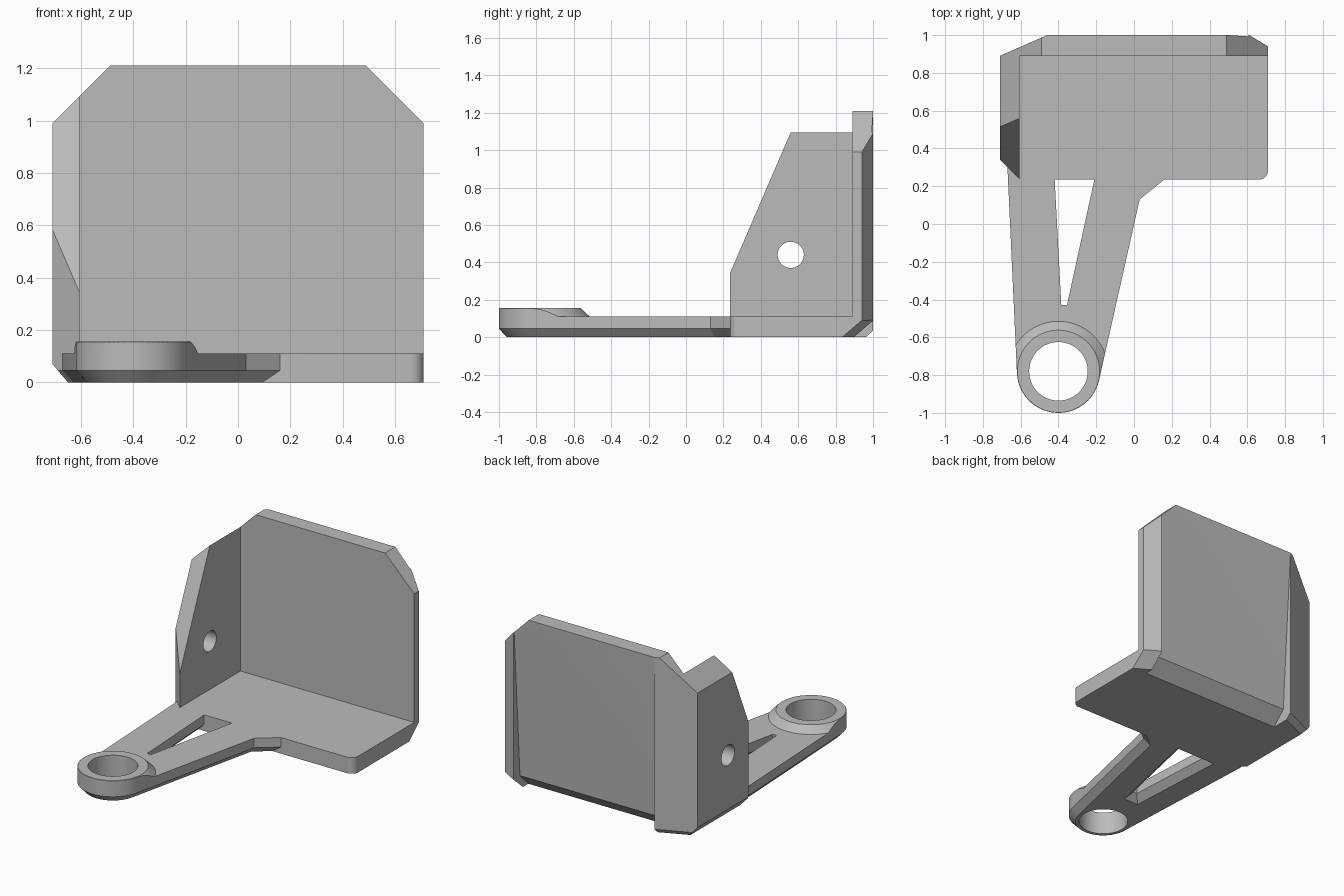
import bpy, bmesh
from math import sin, cos, radians
from mathutils import Vector

if "Cube" in bpy.data.objects:
    bpy.data.objects.remove(bpy.data.objects["Cube"])

grey = bpy.data.materials.new("light grey")
grey.use_nodes = True
grey.diffuse_color = (0.5, 0.5, 0.5, 1)
grey.node_tree.nodes["Principled BSDF"].inputs["Base Color"].default_value = (0.5, 0.5, 0.5, 1)


def arc(cx, cy, r, start, end, n):
    return [(cx + r * cos(radians(start + (end - start) * i / n)),
             cy + r * sin(radians(start + (end - start) * i / n))) for i in range(n + 1)]


def circle(cx, cy, r, n=64):
    return arc(cx, cy, r, 0, 360, n)[:-1]


def inset(loop, d):
    """Move every side of a counter-clockwise outline inwards by d."""
    pts = [Vector(p) for p in loop]
    out = []
    for i, p in enumerate(pts):
        a = (p - pts[i - 1]).normalized()
        b = (pts[(i + 1) % len(pts)] - p).normalized()
        na, nb = Vector((-a.y, a.x)), Vector((-b.y, b.x))
        out.append(p + (na + nb) * d / (1 + na.dot(nb)))
    return out


def loft(name, layers, axis="Z"):
    """Solid through outlines given as (outline, height) along an axis."""
    bm = bmesh.new()
    place = {"Z": lambda u, v, h: (u, v, h), "X": lambda u, v, h: (h, u, v)}[axis]
    rings = [[bm.verts.new(place(p[0], p[1], h)) for p in loop] for loop, h in layers]
    n = len(rings[0])
    bm.faces.new(rings[0][::-1])
    bm.faces.new(rings[-1])
    for low, high in zip(rings, rings[1:]):
        for i in range(n):
            j = (i + 1) % n
            bm.faces.new((low[i], low[j], high[j], high[i]))
    bmesh.ops.recalc_face_normals(bm, faces=bm.faces)
    mesh = bpy.data.meshes.new(name)
    bm.to_mesh(mesh)
    bm.free()
    mesh.materials.append(grey)
    ob = bpy.data.objects.new(name, mesh)
    bpy.context.collection.objects.link(ob)
    return ob


def slice_off(ob, point, normal):
    """Remove everything on the normal's side of a plane and close the cut."""
    bm = bmesh.new()
    bm.from_mesh(ob.data)
    geom = bm.verts[:] + bm.edges[:] + bm.faces[:]
    bmesh.ops.bisect_plane(bm, geom=geom, plane_co=point, plane_no=normal, clear_outer=True)
    bmesh.ops.holes_fill(bm, edges=[e for e in bm.edges if e.is_boundary], sides=0)
    bmesh.ops.recalc_face_normals(bm, faces=bm.faces)
    bm.to_mesh(ob.data)
    bm.free()


def combine(ob, cutter, operation="DIFFERENCE", keep=False):
    mod = ob.modifiers.new("cut", "BOOLEAN")
    mod.operation, mod.solver, mod.object = operation, "EXACT", cutter
    bpy.context.view_layer.objects.active = ob
    bpy.ops.object.modifier_apply(modifier=mod.name)
    if not keep:
        bpy.data.objects.remove(cutter)


def box(x0, x1, y0, y1, z0, z1):
    loop = [(x0, y0), (x1, y0), (x1, y1), (x0, y1)]
    return loft("cutter", [(loop, z0), (loop, z1)])


# Corner body: one block, trimmed by planes
plan = [(-0.605, 0.235)] + arc(0.66, 0.285, 0.05, -90, 0, 6) + [
    (0.71, 0.94), (0.61, 1), (-0.46, 1), (-0.71, 0.89), (-0.71, 0.34)]
body = loft("corner_body", [(plan, 0), (plan, 1.21)])
for side in (-1, 1):
    slice_off(body, (side * 0.49, 0, 1.21), (side, 0, 1))          # top corners
slice_off(body, (0, 0.23, 0.33), (0, -2.32, 1))                   # sloping front of side wall
slice_off(body, (-0.71, 0, 0.07), (-0.07, 0, -0.06))              # lower edges
slice_off(body, (0.71, 0.94, 0.09), (0.51, 0.86, -1))
slice_off(body, (-0.46, 1, 0.035), (-0.4, 0.92, -1))
slice_off(body, (-0.605, 0.235, 0.045), (-0.71, -0.71, -1))

# Open inside, tilted back panel and hole through the side wall
combine(body, box(-0.605, 2, -1, 0.89, 0.11, 2))
panel = [(1, 1.2), (0.93, 0.09), (0.74, -0.1), (1.2, -0.1), (1.2, 1.2)]
combine(body, loft("cutter", [(panel, -0.46), (panel, 0.605)], "X"))
hole = circle(0.56, 0.44, 0.07, 48)
combine(body, loft("cutter", [(hole, -1), (hole, -0.4)], "X"))

# Arm with bevelled underside
outline = arc(-0.4, -0.78, 0.22, 183, 347, 32) + [
    (0.03, 0.13), (0.16, 0.235), (0.16, 0.35), (-0.67, 0.35), (-0.67, 0.3)]
arm = loft("arm", [(inset(outline, 0.042), 0), (outline, 0.045), (outline, 0.11)])
slot = [(-0.385, -0.43), (-0.355, -0.43), (-0.21, 0.235), (-0.42, 0.235)]
combine(arm, loft("cutter", [(inset(slot, -0.05), -0.005), (slot, 0.045), (slot, 0.2)]))

# Raised ring with a sloping skirt that stays within the arm
boss = loft("ring_boss", [(circle(-0.4, -0.78, 0.27), 0.105), (circle(-0.4, -0.78, 0.218), 0.155)])
combine(boss, loft("cutter", [(outline, 0), (outline, 0.3)]), "INTERSECT")
bore = circle(-0.4, -0.78, 0.155)
drill = loft("cutter", [(bore, -0.1), (bore, 0.4)])
combine(arm, drill, keep=True)
combine(boss, drill)

# Smooth the round surfaces, keep edges crisp
for ob in (body, arm, boss):
    bpy.ops.object.select_all(action="DESELECT")
    ob.select_set(True)
    bpy.context.view_layer.objects.active = ob
    bpy.ops.object.shade_smooth_by_angle(angle=radians(20))
